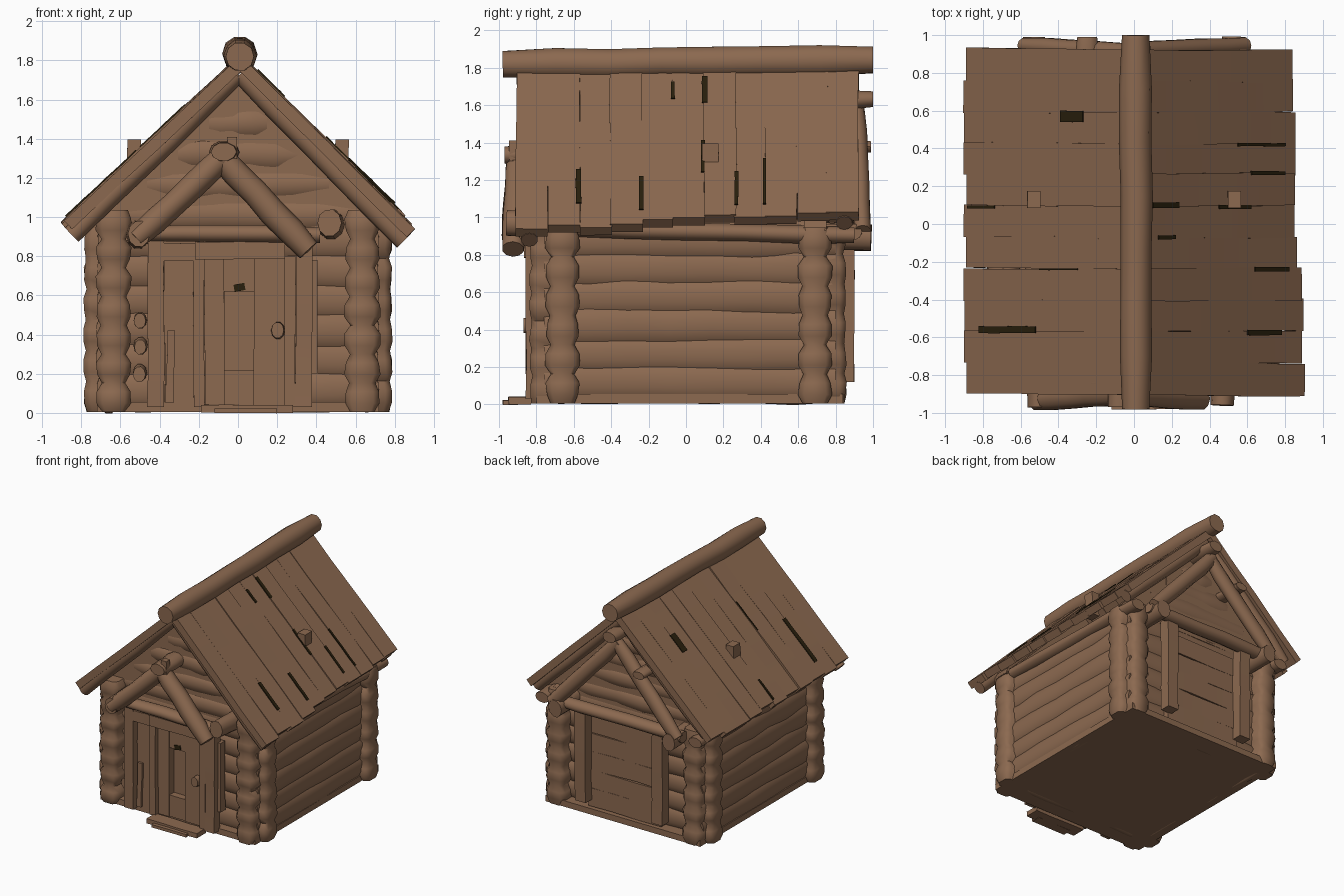
import bpy, math, random
from mathutils import Vector

random.seed(4)
old = bpy.data.objects.get("Cube")
if old:
    bpy.data.objects.remove(old, do_unlink=True)


def make_material(name, colour):
    mat = bpy.data.materials.new(name)
    mat.use_nodes = True
    mat.diffuse_color = colour
    bsdf = mat.node_tree.nodes["Principled BSDF"]
    bsdf.inputs["Base Color"].default_value = colour
    bsdf.inputs["Roughness"].default_value = 0.9
    return mat


wood = make_material("brown wood", (0.262, 0.142, 0.08, 1))
dark = make_material("dark gap", (0.022, 0.014, 0.004, 1))


def add_mesh(name, verts, faces, mat=wood):
    mesh = bpy.data.meshes.new(name)
    mesh.from_pydata(verts, [], faces)
    mesh.materials.append(mat)
    mesh.shade_smooth()
    mesh.set_sharp_from_angle(angle=math.radians(58))
    obj = bpy.data.objects.new(name, mesh)
    bpy.context.collection.objects.link(obj)


def skin(count, rings):
    """Faces for stacked rings of count vertices, capped at both ends."""
    faces = []
    for i in range(rings - 1):
        a, b = i * count, (i + 1) * count
        for k in range(count):
            n = (k + 1) % count
            faces.append((a + k, a + n, b + n, b + k))
    faces.append(tuple(reversed(range(count))))
    faces.append(tuple((rings - 1) * count + k for k in range(count)))
    return faces


def beam(name, start, end, half_w, half_t, side=(0, 0, 1), sides=10, rings=6, rough=0.008, mat=wood):
    """Rough timber from start to end; half_w is measured along side."""
    start, end = Vector(start), Vector(end)
    axis = (end - start).normalized()
    u = Vector(side)
    u = (u - axis * u.dot(axis)).normalized()
    w = axis.cross(u)
    square = sides == 4
    grow = math.sqrt(2) if square else 1
    verts = []
    for i in range(rings):
        swell = 1 + random.uniform(-rough, rough) * 5
        if not square and i in (0, rings - 1):
            swell *= 0.88
        centre = start.lerp(end, i / (rings - 1))
        centre += (u * random.uniform(-rough, rough) + w * random.uniform(-rough, rough)) * 0.6
        for k in range(sides):
            a = 2 * math.pi * (k + 0.5) / sides
            wob = swell * grow * (1 + random.uniform(-rough, rough) * 3)
            verts.append(centre + u * math.cos(a) * half_w * wob + w * math.sin(a) * half_t * wob)
    add_mesh(name, verts, skin(sides, rings), mat)


def board(name, start, end, half_w, half_t, side=(0, 0, 1), rings=4, rough=0.004, mat=wood):
    beam(name, start, end, half_w, half_t, side, 4, rings, rough, mat)


def log_end_column(name, base, out, depth, top):
    """Corner column with the bulging outline of stacked log ends, facing along out."""
    base, out = Vector(base), Vector(out)
    across = Vector((0, 0, 1)).cross(out)
    section = [(-1, 0), (1, 0), (1, 0.8), (0.65, 1), (-0.65, 1), (-1, 0.8)]
    verts = []
    courses = round(top / STEP)
    # Each log end is narrow at its joints and broad through its middle
    profile = [(c + t, w) for c in range(courses) for t, w in ((0.0, 0.064), (0.3, 0.088), (0.7, 0.088))]
    profile.append((courses, 0.07))
    for level, half in profile:
        half += random.uniform(-0.006, 0.006)
        far = depth - random.uniform(0, 0.01) - (0.012 if half < 0.075 else 0)
        z = top * level / courses
        verts += [base + across * a * half + out * b * far + Vector((0, 0, z)) for a, b in section]
    add_mesh(name, verts, skin(len(section), len(profile)))


X, Y = (1, 0, 0), (0, 1, 0)
STEP, COURSES = 0.158, 6
BACK, FRONT, SIDE = 0.69, -0.66, 0.665

# Floor slab and doorstep
board("floor", (0, -0.8, 0.03), (0, 0.84, 0.03), 0.72, 0.025, X, 2, 0)
board("doorstep", (-0.19, -0.89, 0.02), (0.28, -0.89, 0.02), 0.06, 0.02, Y)
board("lower_step", (-0.12, -0.94, 0.012), (0.2, -0.94, 0.012), 0.04, 0.012, Y)

# Walls of broad, gently rounded logs
for c in range(COURSES):
    z = 0.118 + c * 0.152
    for s in (-1, 1):
        beam("side_wall_log", (s * SIDE, -0.76, z), (s * SIDE, 0.8, z), 0.115, 0.062, sides=12, rings=8)
    for y in (FRONT, BACK):
        beam("cross_wall_log", (-0.72, y, z), (0.72, y, z), 0.115, 0.07, sides=12, rings=8)

# Corner columns of log ends, two at each corner
for s in (-1, 1):
    for y, reach, top in ((FRONT, 0.18, 1.03), (BACK, 0.17, 0.96)):
        d = math.copysign(1, y)
        log_end_column("corner_side_ends", (s * 0.62, y, 0.005), (s, 0, 0), 0.17, 0.94)
        log_end_column("corner_end_ends", (s * 0.635, y, 0.005), (0, d, 0), reach, top)

# Gable walls: solid triangle faced with shortening logs
for y in (FRONT, BACK):
    tri = [(-0.78, 0.93), (0.78, 0.93), (0.0, 1.73)]
    verts = [(x, y + t, z) for t in (-0.06, 0.06) for x, z in tri]
    add_mesh("gable_panel", verts, [(0, 1, 2), (5, 4, 3), (0, 3, 4, 1), (1, 4, 5, 2), (2, 5, 3, 0)])
    for c in range(4):
        z = 1.01 + c * 0.155
        half = (1.62 - z) / 0.98
        beam("gable_log", (-half, y, z), (half, y, z), 0.095, 0.075)

# Long logs carrying the roof
beam("ridge_log", (0.01, -0.98, 1.815), (0.01, 1.0, 1.845), 0.085, 0.085, rings=8)
beam("ridge_purlin", (0.02, 0.6, 1.63), (0.02, 1.0, 1.63), 0.05, 0.07)
beam("back_purlin", (-0.25, 0.6, 1.38), (-0.25, 0.99, 1.38), 0.035, 0.06)
beam("left_wall_plate", (0.47, -0.96, 0.97), (0.53, 0.99, 0.89), 0.08, 0.07)
beam("right_wall_plate", (-0.51, -0.97, 0.91), (-0.53, 0.99, 0.89), 0.08, 0.065)
for s in (-1, 1):
    beam("eave_log", (s * 0.71, -0.58, 0.94), (s * 0.71, 0.9, 0.9), 0.05, 0.07)
    board("roof_peg", (s * 0.53, 0.13, 1.2), (s * 0.53, 0.13, 1.395), 0.035, 0.045, X)

# Roof planks on both slopes
PLANKS = 11
pitch = 1.82 / PLANKS


def roof_line(s, x, y, lift=0.0):
    """Point on a roof slope; the +x slope flattens towards the back."""
    if s > 0:
        return Vector((x, y, 1.8 + lift - (1.0 - 0.02 * (y + 0.9)) * x))
    return Vector((-x, y, 1.775 + lift - 0.935 * x))


for s in (-1, 1):
    for i in range(PLANKS):
        y = -0.9 + (i + 0.5) * pitch
        reach = max(0.825, 0.885 - 0.009 * i) if s > 0 else 0.875
        reach += random.uniform(-0.012, 0.012)
        lift = random.uniform(-0.007, 0.007)
        foot = roof_line(s, reach, y + random.uniform(-0.01, 0.01), lift)
        board("roof_plank", roof_line(s, 0, y, lift), foot, pitch * 0.52, 0.03, Y, 5, 0.005)
    # Rafters under the front and back roof edges
    for y, reach in ((-0.84, 0.85), (0.85, 0.79)):
        beam("edge_rafter", (s * 0.01, y, 1.73), roof_line(s, reach, y, -0.07), 0.05, 0.055, Y)

# Dark worn gaps between planks: slope, inner x, outer x, y, half width
GAPS = [(-1, 0.27, 0.39, 0.57, 0.03), (-1, 0.52, 0.82, -0.56, 0.018), (-1, 0.74, 0.88, 0.09, 0.008),
        (-1, 0.3, 0.5, -0.24, 0.004), (1, 0.1, 0.24, 0.1, 0.015), (1, 0.45, 0.62, 0.09, 0.01),
        (1, 0.55, 0.8, 0.42, 0.008), (1, 0.6, 0.78, -0.575, 0.014), (1, 0.62, 0.8, 0.27, 0.01),
        (1, 0.64, 0.82, -0.24, 0.012), (1, 0.13, 0.22, -0.07, 0.01)]
for s, inner, outer, y, half in GAPS:
    board("roof_gap", roof_line(s, inner, y, 0.051), roof_line(s, outer, y, 0.051), half, 0.004, Y, 5, 0.002, dark)

# Front porch: posts, beam and small gable
for x in (-0.42, 0.335):
    board("porch_post", (x, -0.815, 0.03), (x, -0.815, 0.88), 0.042, 0.04, X, 5, 0.006)
beam("porch_beam", (-0.46, -0.84, 0.92), (0.42, -0.84, 0.91), 0.045, 0.06)
beam("porch_rafter", (-0.04, -0.89, 1.34), (-0.52, -0.925, 0.89), 0.07, 0.065, Y)
beam("porch_rafter", (-0.1, -0.89, 1.32), (0.36, -0.925, 0.83), 0.07, 0.07, Y)
beam("porch_ridge", (-0.07, -0.97, 1.33), (-0.07, -0.6, 1.33), 0.055, 0.075)
board("porch_peg", (-0.03, -0.92, 1.3), (-0.03, -0.92, 1.41), 0.025, 0.025, X)

# Door wall: side plank, frame, lintel and door with a tall recess
board("door_side_plank", (-0.29, -0.77, 0.03), (-0.29, -0.77, 0.8), 0.085, 0.03, X)
board("door_side_batten", (-0.35, -0.8, 0.05), (-0.34, -0.8, 0.42), 0.02, 0.02, X)
board("side_lintel", (-0.38, -0.82, 0.82), (-0.2, -0.82, 0.82), 0.045, 0.035)
board("door_lintel", (-0.22, -0.82, 0.83), (0.24, -0.82, 0.83), 0.045, 0.045)
for x in (-0.2, 0.265):
    board("door_frame", (x, -0.81, 0.03), (x, -0.81, 0.8), 0.028, 0.045, X)
board("door_back", (0.03, -0.735, 0.04), (0.03, -0.735, 0.79), 0.2, 0.015, X, 2)
for x, half in ((-0.12, 0.05), (0.16, 0.08)):
    board("door_plank", (x, -0.785, 0.04), (x, -0.785, 0.79), half, 0.035, X, 2, 0.002)
for low, high in ((0.04, 0.22), (0.62, 0.79)):
    board("door_rail", (0.005, -0.775, low), (0.005, -0.775, high), 0.08, 0.035, X, 2, 0.002)
board("door_hole", (-0.02, -0.815, 0.635), (0.035, -0.815, 0.645), 0.018, 0.004, mat=dark)
beam("door_handle", (0.2, -0.87, 0.42), (0.2, -0.78, 0.42), 0.045, 0.035, rings=3)

# Small log stubs on the front wall
for z in (0.2, 0.34, 0.47):
    beam("wall_stub", (-0.5, -0.79, z), (-0.5, -0.7, z), 0.045, 0.035, rings=3)
board("left_front_batten", (0.385, -0.78, 0.2), (0.385, -0.78, 0.78), 0.02, 0.03, X)

# Back truss: rafters, beam, posts and plank infill
for s in (-1, 1):
    beam("back_rafter", (-s * 0.02, 0.91, 1.58), (s * 0.58, 0.94, 0.92), 0.05, 0.06, Y)
    board("back_post", (s * 0.36, 0.855, 0.12), (s * 0.36, 0.855, 0.9), 0.05, 0.045, X, 5, 0.006)
beam("back_beam", (-0.6, 0.89, 0.92), (0.6, 0.89, 0.92), 0.05, 0.06)
for c in range(5):
    z = 0.14 + c * 0.155
    board("back_plank", (-0.34, 0.79, z), (0.34, 0.79, z), 0.077, 0.025, rough=0.006)
